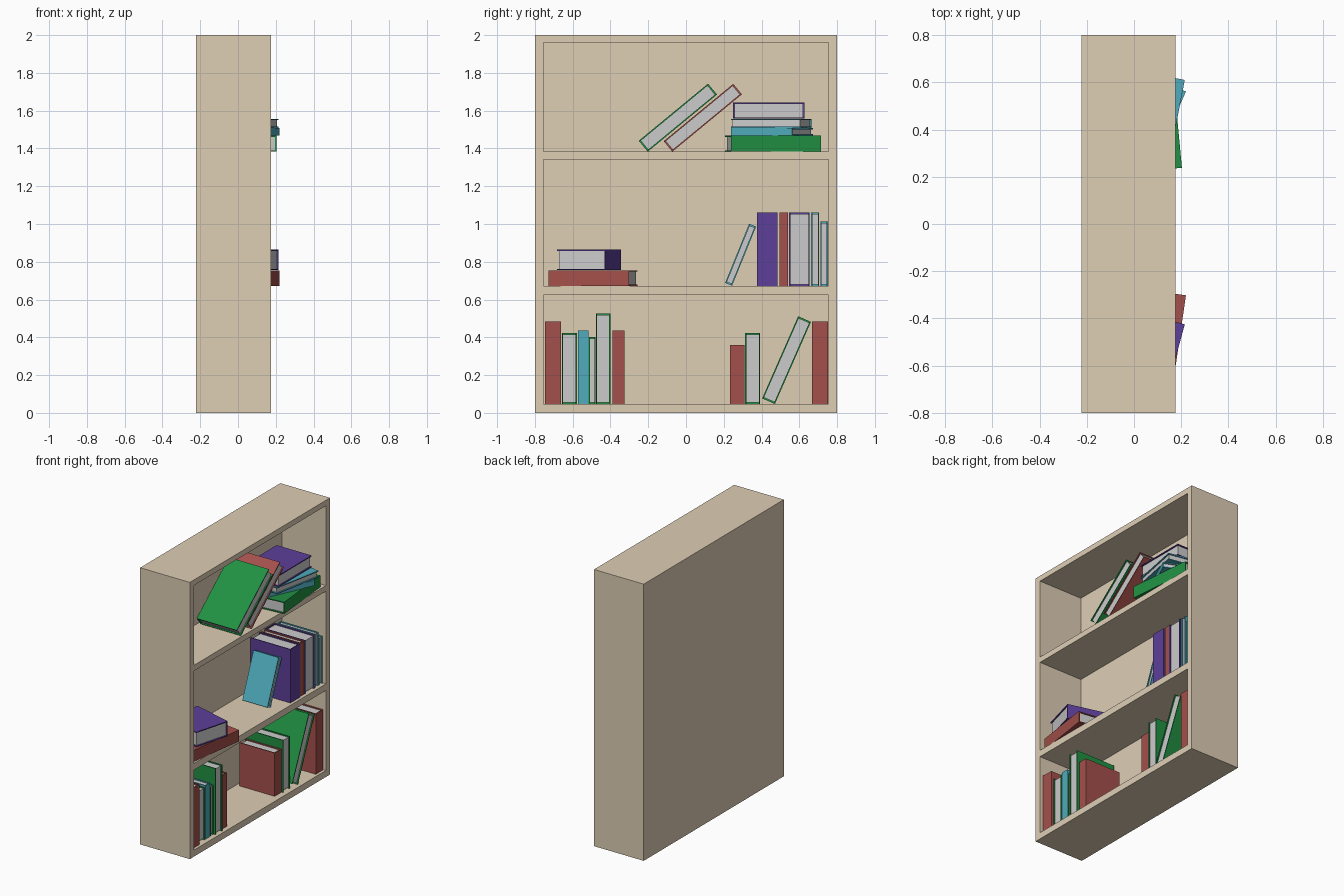
import bpy, bmesh
from math import radians, sin
from mathutils import Matrix, Vector

if "Cube" in bpy.data.objects:
    bpy.data.objects.remove(bpy.data.objects["Cube"])

BACK, FRONT = -0.222, 0.175
OPENINGS = [(0.047, 0.625), (0.673, 1.342), (1.383, 1.96)]
INNER_Y = 0.755
FLOORS = [o[0] for o in OPENINGS]


def material(name, rgb):
    m = bpy.data.materials.new(name)
    m.diffuse_color = (*rgb, 1)
    m.use_nodes = True
    m.node_tree.nodes["Principled BSDF"].inputs["Base Color"].default_value = m.diffuse_color
    return m


MATS = {
    "wood": material("wood", (0.73, 0.62, 0.46)),
    "paper": material("paper", (0.68, 0.70, 0.68)),
    "red": material("red", (0.37, 0.08, 0.07)),
    "green": material("green", (0.015, 0.28, 0.055)),
    "cyan": material("cyan", (0.08, 0.41, 0.51)),
    "purple": material("purple", (0.11, 0.05, 0.32)),
}


def finish(bm, name, mats):
    bmesh.ops.recalc_face_normals(bm, faces=bm.faces)
    me = bpy.data.meshes.new(name)
    bm.to_mesh(me)
    bm.free()
    for m in mats:
        me.materials.append(MATS[m])
    ob = bpy.data.objects.new(name, me)
    bpy.context.collection.objects.link(ob)
    return ob


def box(bm, lo, hi):
    lo, hi = Vector(lo), Vector(hi)
    mat = Matrix.Translation((lo + hi) / 2) @ Matrix.Diagonal((*(hi - lo), 1))
    return bmesh.ops.create_cube(bm, size=1, matrix=mat)["verts"]


# Bookcase: one box, cut into a grid, with three cells pushed in
def bookcase():
    bm = bmesh.new()
    box(bm, (BACK, -0.8, 0), (FRONT, 0.8, 2))
    cuts = [((0, y, 0), (0, 1, 0)) for y in (-INNER_Y, INNER_Y)]
    cuts += [((0, 0, z), (0, 0, 1)) for o in OPENINGS for z in o]
    for co, no in cuts:
        bmesh.ops.bisect_plane(bm, geom=bm.verts[:] + bm.edges[:] + bm.faces[:],
                               plane_co=co, plane_no=no)
    cells = []
    for f in bm.faces:
        c = f.calc_center_median()
        if c.x > FRONT - 0.001 and abs(c.y) < INNER_Y and any(a < c.z < b for a, b in OPENINGS):
            cells.append(f)
    new = bmesh.ops.extrude_discrete_faces(bm, faces=cells)["faces"]
    bmesh.ops.translate(bm, vec=(-0.352, 0, 0), verts=list({v for f in new for v in f.verts}))
    finish(bm, "bookcase", ["wood"])


# Book: C-shaped cover around a page block; x = depth (0 to -d), y = thickness, z = height
def book(name, colour, spine_out, t, h, d, matrix):
    bm = bmesh.new()
    c, gap = 0.007, 0.008
    s, e = (0, -d) if spine_out else (-d, 0)     # spine side, open side
    i = s + (c if e > s else -c)                 # inner face of the spine
    profile = [(s, 0), (e, 0), (e, c), (i, c), (i, t - c), (e, t - c), (e, t), (s, t)]
    face = bm.faces.new([bm.verts.new((x, y, 0)) for x, y in profile])
    ext = bmesh.ops.extrude_face_region(bm, geom=[face])["geom"]
    bmesh.ops.translate(bm, vec=(0, 0, h), verts=[v for v in ext if isinstance(v, bmesh.types.BMVert)])
    if not face.is_valid or len(bm.faces) < 10:
        bm.faces.new([v for v in bm.verts if v.co.z == 0])
    o = e - (gap if e > s else -gap)             # fore-edge of the pages
    pages = box(bm, (min(i, o), c, gap), (max(i, o), t - c, h - gap))
    for f in {f for v in pages for f in v.link_faces}:
        f.material_index = 1
    finish(bm, name, [colour, "paper"]).matrix_world = matrix


def standing(name, colour, spine_out, floor, y0, t, h, d, lean=0, front=0.15):
    a = radians(lean)
    m = Matrix.Translation((front, y0, floor + t * sin(a))) @ Matrix.Rotation(-a, 4, 'X')
    book(name, colour, spine_out, t, h, d, m)


def lying(name, colour, spine_out, corner, turn, t, h, d):
    m = (Matrix.Translation(corner) @ Matrix.Rotation(radians(turn), 4, 'Z')
         @ Matrix.Rotation(radians(90), 4, 'X'))
    book(name, colour, spine_out, t, h, d, m)


bookcase()

# Upright and leaning books: colour, spine out, shelf, left y, thickness, height, depth, lean, front x
UPRIGHT = [
    ("red", True, 0, -0.747, 0.084, 0.436, 0.32, 0, 0.155),
    ("green", False, 0, -0.657, 0.079, 0.377, 0.30, 0, 0.14),
    ("cyan", True, 0, -0.573, 0.056, 0.388, 0.29, 0, 0.14),
    ("green", False, 0, -0.515, 0.037, 0.356, 0.27, 0, 0.14),
    ("green", False, 0, -0.477, 0.077, 0.478, 0.32, 0, 0.155),
    ("red", True, 0, -0.390, 0.064, 0.388, 0.29, 0, 0.14),
    ("red", True, 0, 0.233, 0.077, 0.313, 0.28, 0, 0.13),
    ("green", False, 0, 0.313, 0.080, 0.377, 0.30, 0, 0.14),
    ("green", False, 0, 0.403, 0.074, 0.475, 0.32, 23.7, 0.15),
    ("red", True, 0, 0.668, 0.084, 0.436, 0.32, 0, 0.155),
    ("cyan", False, 1, 0.207, 0.040, 0.338, 0.20, 22.1, 0.09),
    ("purple", True, 1, 0.377, 0.108, 0.387, 0.32, 0, 0.155),
    ("red", True, 1, 0.495, 0.045, 0.387, 0.31, 0, 0.15),
    ("purple", False, 1, 0.545, 0.110, 0.387, 0.32, 0, 0.155),
    ("cyan", False, 1, 0.662, 0.043, 0.387, 0.30, 0, 0.15),
    ("cyan", False, 1, 0.711, 0.041, 0.340, 0.28, 0, 0.15),
    ("green", False, 2, -0.250, 0.075, 0.475, 0.32, 50.5, 0.165),
    ("red", False, 2, -0.118, 0.072, 0.477, 0.32, 50.5, 0.16),
]
for n, (col, out, shelf, *rest) in enumerate(UPRIGHT, 1):
    standing(f"{col}_book_{n:02d}", col, out, FLOORS[shelf], *rest)

# Stacked books: colour, spine out, pivot corner, turn, thickness, height, depth
STACKED = [
    ("red", True, (0.22, -0.302, 0.673), -8.3, 0.082, 0.43, 0.32),
    ("purple", True, (-0.081, -0.344, 0.756), 74.7, 0.109, 0.307, 0.267),
    ("green", True, (0.158, 0.714, 1.383), 5.4, 0.085, 0.478, 0.33),
    ("cyan", True, (0.22, 0.561, 1.469), -24, 0.038, 0.354, 0.273),
    ("cyan", False, (0.215, 0.61, 1.508), -11, 0.049, 0.379, 0.28),
    ("purple", False, (0.15, 0.627, 1.558), 0, 0.085, 0.377, 0.28),
]
for n, (col, *rest) in enumerate(STACKED, 1):
    lying(f"{col}_stacked_book_{n}", col, *rest)
